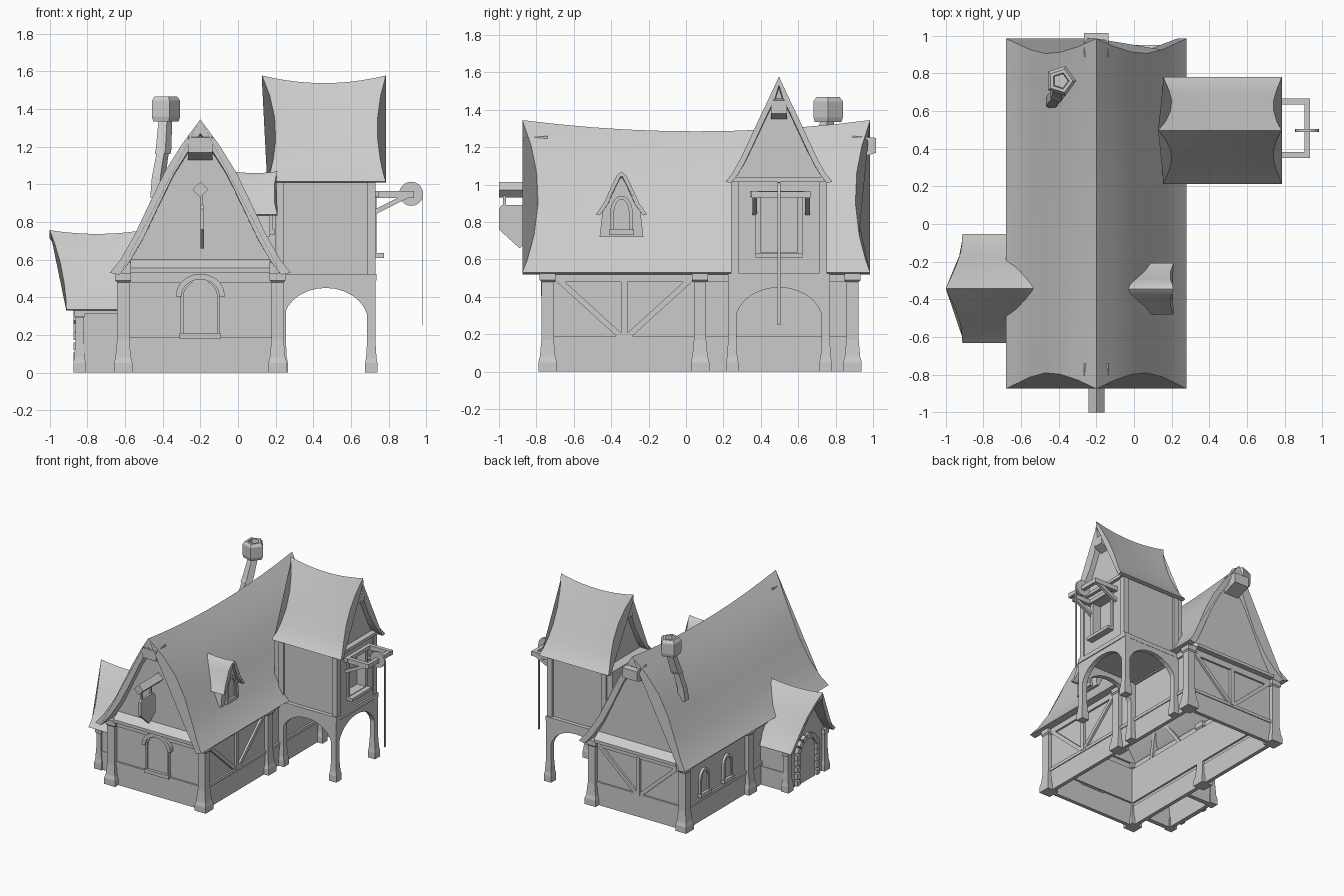
import bpy, bmesh, math
from mathutils import Vector

if "Cube" in bpy.data.objects:
    bpy.data.objects.remove(bpy.data.objects["Cube"])

GREY = (0.6, 0.6, 0.6, 1)
mat = bpy.data.materials.new("plain_grey")
mat.use_nodes = True
mat.diffuse_color = GREY
mat.node_tree.nodes["Principled BSDF"].inputs["Base Color"].default_value = GREY


# ---------- helpers ----------
def finish(name, bm, smooth=False):
    bmesh.ops.recalc_face_normals(bm, faces=bm.faces)
    mesh = bpy.data.meshes.new(name)
    bm.to_mesh(mesh)
    bm.free()
    mesh.materials.append(mat)
    ob = bpy.data.objects.new(name, mesh)
    bpy.context.collection.objects.link(ob)
    if smooth:
        bpy.ops.object.select_all(action="DESELECT")
        ob.select_set(True)
        bpy.context.view_layer.objects.active = ob
        bpy.ops.object.shade_smooth_by_angle(angle=math.radians(30))
    return ob


def put(axis, u, z, d):
    return Vector((d, u, z) if axis == "x" else (u, d, z))


def loft(name, rings, smooth=False):
    """Skin closed rings of points and cap both ends."""
    bm = bmesh.new()
    rows = [[bm.verts.new(p) for p in ring] for ring in rings]
    n = len(rows[0])
    for a, b in zip(rows, rows[1:]):
        for i in range(n):
            j = (i + 1) % n
            bm.faces.new((a[i], a[j], b[j], b[i]))
    bm.faces.new(rows[0])
    bm.faces.new(rows[-1])
    return finish(name, bm, smooth)


def prism(name, axis, pts, d0, d1):
    return loft(name, [[put(axis, u, z, d) for u, z in pts] for d in (d0, d1)])


def box(name, x0, x1, y0, y1, z0, z1):
    return prism(name, "x", [(y0, z0), (y1, z0), (y1, z1), (y0, z1)], x0, x1)


def strip(name, axis, outer, inner, d0, d1, closed=True):
    """Flat frame between two matching outlines, given depth."""
    bm = bmesh.new()
    grid = [[bm.verts.new(put(axis, u, z, d)) for u, z in line]
            for line, d in ((outer, d0), (inner, d0), (inner, d1), (outer, d1))]
    n = len(outer)
    for i in range(n if closed else n - 1):
        j = (i + 1) % n
        for k in range(4):
            a, b = grid[k], grid[(k + 1) % 4]
            bm.faces.new((a[i], a[j], b[j], b[i]))
    if not closed:
        for i in (0, n - 1):
            bm.faces.new([g[i] for g in grid])
    return finish(name, bm)


def beam(name, p, q, w, side):
    p, q, side = Vector(p), Vector(q), Vector(side).normalized()
    up = (q - p).normalized().cross(side)
    ring = [side * (a * w / 2) + up * (b * w / 2)
            for a, b in ((-1, -1), (1, -1), (1, 1), (-1, 1))]
    return loft(name, [[c + r for r in ring] for c in (p, q)])


def arch(c, hw, z0, spring, rise, n=10):
    pts = [(c + hw * math.cos(math.pi * i / n), spring + rise * math.sin(math.pi * i / n))
           for i in range(n + 1)]
    return [(c + hw, z0)] + pts + [(c - hw, z0)]


def mirrored(c, half):
    """Outline from right eave over the ridge to the left eave."""
    return [(c + h, z) for h, z in half] + [(c - h, z) for h, z in half[-2::-1]]


def roof(name, axis, c, prof, lo, hi, sag, thick):
    """Curved gable roof; lo and hi give end positions at eave, middle, ridge."""
    ze, zr = prof[0][1], prof[-1][1]

    def end(v, u):
        return v[0] * (1 - u) * (1 - 2 * u) + 4 * v[1] * u * (1 - u) + v[2] * u * (2 * u - 1)
    outer = mirrored(c, prof)
    low = [(h - thick, z - 0.2 * thick) for h, z in prof[:-1]] + [(0, zr - 1.5 * thick)]
    section = [(p, p[1]) for p in outer]
    section += [(p, o[1]) for p, o in zip(mirrored(c, low)[::-1], outer[::-1])]
    rings, n = [], 10
    for k in range(n + 1):
        t = k / n
        ring = []
        for (u, z), ref in section:
            f = (ref - ze) / (zr - ze)
            d = end(lo, f) * (1 - t) + end(hi, f) * t
            ring.append(put(axis, u, z - sag * f * 4 * t * (1 - t), d))
        rings.append(ring)
    return loft(name, rings, True)


def post(name, x, y, r, top, cap=True):
    prof = [(1.5, 0), (1.5, 0.05), (1.25, 0.08), (1, 0.17), (1, top - 0.05)]
    prof += [(1.3, top - 0.04), (1.3, top)] if cap else [(1, top)]
    return loft(name, [[(x + a * s * r, y + b * s * r, z) for a, b in
                        ((-1, -1), (1, -1), (1, 1), (-1, 1))] for s, z in prof])


def window(name, axis, c, hw, z0, spring, rise, d, out, w=0.025):
    """Arched frame, sill and thin pane standing out from wall plane d."""
    prism(name + "_pane", axis, arch(c, hw, z0, spring, rise), d, d + out * 0.4)
    strip(name + "_frame", axis, arch(c, hw + w, z0, spring, rise + w),
          arch(c, hw, z0, spring, rise), d - out, d + out, False)
    s = hw + w * 1.3
    prism(name + "_sill", axis, [(c - s, z0 - 0.03), (c + s, z0 - 0.03), (c + s, z0),
                                 (c - s, z0)], d - out, d + out * 1.6)


# ---------- main house ----------
CX, X0, X1, Y0, Y1 = -0.2, -0.61, 0.21, -0.74, 0.89
for tag, grow, z0, z1 in (("plinth", 0.008, 0, 0.165), ("sill_beam", 0.015, 0.165, 0.19),
                          ("wall", 0, 0.19, 0.48), ("top_beam", 0.015, 0.48, 0.53)):
    a, b, c, d, t = X0 - grow, X1 + grow, Y0 - grow, Y1 + grow, 0.03
    box("left_" + tag, a, a + t, c, d, z0, z1)
    box("right_" + tag, b - t, b, c, d, z0, z1)
    box("front_" + tag, a, b, c, c + t, z0, z1)
    box("back_" + tag, a, b, d - t, d, z0, z1)
for x in (X0, X1):
    for y in (Y0, 0.075, Y1):
        post("house_post", x, y, 0.033, 0.53)

roof("main_roof", "y", CX, [(0.48, 0.53), (0.425, 0.6), (0.35, 0.73), (0.27, 0.9),
     (0.19, 1.065), (0.1, 1.21), (0, 1.345)], (-0.875, -0.79, -0.875), (0.985, 0.905, 0.985),
     0.06, 0.05)
gable = mirrored(CX, [(0.42, 0.53), (0.31, 0.75), (0.16, 1.06), (0, 1.27)])
for tag, y, s in (("front", Y0, -1), ("back", Y1, 1)):
    prism(tag + "_gable", "y", gable, y, y - s * 0.03)
    prism(tag + "_gable_ledge", "x", [(y, 0.6), (y + s * 0.06, 0.555), (y + s * 0.06, 0.53),
                                      (y, 0.53)], -0.57, 0.17)
    prism(tag + "_ridge_beam", "x", [(y, 1.26), (y + s * 0.125, 1.25), (y + s * 0.125, 1.17),
                                     (y, 1.13)], CX - 0.065, CX + 0.065)

# timber bracing on right and back walls
RX, BY = X1 + 0.002, Y1 + 0.002
beam("right_stud", (RX, -0.33, 0.18), (RX, -0.33, 0.49), 0.035, (1, 0, 0))
beam("back_stud", (CX, BY, 0.18), (CX, BY, 0.49), 0.035, (0, 1, 0))
for s in (-1, 1):
    beam("right_brace", (RX, -0.33 + s * 0.02, 0.19), (RX, -0.33 + s * 0.35, 0.49), 0.03, (1, 0, 0))
    beam("back_brace", (CX + s * 0.02, BY, 0.19), (CX + s * 0.35, BY, 0.49), 0.03, (0, 1, 0))

# windows
window("front_window", "y", CX, 0.09, 0.21, 0.4, 0.09, Y0, -0.02, 0.015)
strip("front_window_hood", "y", arch(CX, 0.13, 0.405, 0.41, 0.115),
      arch(CX, 0.1, 0.405, 0.41, 0.085), Y0, Y0 - 0.035, False)
for y in (0.35, 0.65):
    window("left_window", "x", y, 0.04, 0.23, 0.34, 0.06, X0, -0.02, 0.02)

# hanging sign
prism("sign_bar", "y", [(CX, 0.93), (CX + 0.042, 0.972), (CX, 1.014), (CX - 0.042, 0.972)],
      -1, Y0)
prism("sign_board", "x", [(-1, 0.87), (-0.985, 0.89), (-0.83, 0.89), (-0.81, 0.86),
      (-0.81, 0.72), (-0.89, 0.66), (-1, 0.76)], CX, CX + 0.02)
for y in (-0.97, -0.85):
    box("sign_hanger", CX, CX + 0.012, y - 0.008, y + 0.008, 0.88, 0.95)

# ---------- dormer ----------
DY = -0.345
roof("dormer_roof", "x", DY, [(0.137, 0.84), (0.095, 0.9), (0.05, 1.0), (0.025, 1.05), (0, 1.07)],
     (0.08, 0.03, -0.03), (0.21, 0.19, 0.21), 0.01, 0.022)
prism("dormer_body", "x", mirrored(DY, [(0.117, 0.72), (0.1, 0.87), (0.04, 0.99), (0, 1.04)]),
      0.07, 0.17)
window("dormer_window", "x", DY, 0.04, 0.76, 0.85, 0.07, 0.17, 0.015, 0.02)

# ---------- tower on legs ----------
TY = 0.497
box("tower_body", 0.15, 0.66, TY - 0.24, TY + 0.24, 0.5, 1.03)


def rect(hw, z0, z1):
    return [(TY - hw, z0), (TY + hw, z0), (TY + hw, z1), (TY - hw, z1)]


strip("tower_front_wall", "x", rect(0.24, 0.5, 1.03), rect(0.1, 0.64, 0.93), 0.66, 0.72)
strip("tower_window_frame", "x", rect(0.125, 0.62, 0.95), rect(0.1, 0.64, 0.93), 0.7, 0.735)
box("tower_sill", 0.72, 0.775, TY - 0.125, TY + 0.125, 0.61, 0.635)
box("tower_lintel", 0.71, 0.75, TY - 0.155, TY + 0.155, 0.935, 0.965)
box("tower_floor_beam", 0.2, 0.735, TY - 0.272, TY + 0.272, 0.49, 0.525)
box("tower_tie_beam", 0.69, 0.745, TY - 0.26, TY + 0.26, 1.015, 1.04)
for y in (TY - 0.235, TY + 0.235):
    for x in (0.22, 0.708):
        box("tower_corner", x - 0.022, x + 0.022, y - 0.022, y + 0.022, 0.5, 1.03)
for y in (TY - 0.25, TY + 0.25):
    for x in (0.232, 0.708):
        post("tower_leg", x, y, 0.022, 0.5, False)
for tag, axis, c, hw, places in (("front", "x", TY, 0.232, (0.708,)),
                                 ("side", "y", 0.466, 0.225, (TY - 0.25, TY + 0.25))):
    curve = arch(c, hw, 0.2, 0.27, 0.18, 14)
    edge = [(c + hw + 0.02, z) if u > c + hw - 0.001 else (c - hw - 0.02, z)
            if u < c - hw + 0.001 else (u, 0.5) for u, z in curve]
    for d in places:
        strip("tower_arch_" + tag, axis, edge, curve, d - 0.02, d + 0.02, False)

roof("tower_roof", "x", TY, [(0.285, 1.015), (0.25, 1.06), (0.21, 1.13), (0.16, 1.235),
     (0.105, 1.355), (0.05, 1.47), (0, 1.578)], (0.155, 0.2, 0.128), (0.785, 0.74, 0.785), 0.04, 0.03)
for d, s in ((0.7, 1), (0.235, -1)):
    prism("tower_gable", "x", mirrored(TY, [(0.25, 1.02), (0.19, 1.13), (0.085, 1.355), (0, 1.53)]),
          d, d - s * 0.03)
    prism("tower_ridge_beam", "y", [(d, 1.46), (d + s * 0.07, 1.45), (d + s * 0.07, 1.38),
                                    (d, 1.35)], TY - 0.042, TY + 0.042)

# hoist
for y in (0.367, 0.65):
    box("hoist_arm", 0.7, 0.935, y - 0.016, y + 0.016, 0.928, 0.965)
    beam("hoist_strut", (0.72, y, 0.85), (0.9, y, 0.94), 0.025, (0, 1, 0))
box("hoist_end_bar", 0.905, 0.935, 0.35, 0.666, 0.93, 0.963)
prism("hoist_wheel", "y", [(0.92 + 0.064 * math.cos(k * math.pi / 10),
      0.95 + 0.064 * math.sin(k * math.pi / 10)) for k in range(20)], TY - 0.008, TY + 0.008)
box("hoist_rope", 0.979, 0.984, TY - 0.009, TY + 0.009, 0.25, 0.95)

# ---------- porch ----------
PY = -0.342
roof("porch_roof", "x", PY, [(0.29, 0.335), (0.245, 0.385), (0.19, 0.465), (0.125, 0.58),
     (0.06, 0.68), (0, 0.757)], (-0.912, -0.935, -1.0), (-0.63, -0.57, -0.5), 0.02, 0.03)
prism("porch_gable", "x", [(PY + 0.24, 0)] + mirrored(PY, [(0.24, 0.34), (0.17, 0.46),
      (0.1, 0.58), (0, 0.72)]) + [(PY - 0.24, 0)], -0.845, -0.815)
for s in (-1, 1):
    y = PY + s * 0.235
    box("porch_wall", -0.84, X0, y - 0.012, y + 0.012, 0, 0.34)
    box("porch_plinth", -0.84, X0, y - 0.018, y + 0.018, 0, 0.15)
    box("porch_beam", -0.85, X0, y - 0.022, y + 0.022, 0.315, 0.345)
    post("porch_post", -0.842, y, 0.022, 0.34)
prism("porch_door", "x", arch(PY, 0.11, 0, 0.24, 0.11), -0.852, -0.845)

# stones around the door
spots = [(s * 0.125, z, 0) for s in (-1, 1) for z in (0.03, 0.085, 0.14, 0.195)]
spots += [(0.125 * math.cos(a), 0.24 + 0.125 * math.sin(a), a)
          for a in [math.pi * k / 8 for k in range(9)]]
for u, z, a in spots:
    ca, sa = math.cos(a), math.sin(a)
    prism("door_stone", "x", [(PY + u + p * ca - q * sa, z + p * sa + q * ca) for p, q in
          ((-0.02, -0.021), (0.02, -0.021), (0.02, 0.021), (-0.02, 0.021))], -0.873, -0.84)

# ---------- crooked chimney ----------
rings = []
for x, y, z, r in ((-0.43, 0.65, 0.93, 0.045), (-0.425, 0.665, 1.04, 0.04),
                   (-0.405, 0.69, 1.16, 0.036), (-0.405, 0.69, 1.16, 0.046),
                   (-0.4, 0.705, 1.185, 0.046), (-0.39, 0.755, 1.335, 0.04),
                   (-0.39, 0.76, 1.335, 0.075), (-0.39, 0.76, 1.36, 0.083),
                   (-0.39, 0.76, 1.445, 0.083), (-0.39, 0.76, 1.468, 0.065),
                   (-0.39, 0.76, 1.468, 0.045), (-0.39, 0.76, 1.42, 0.04)):
    rings.append([(x + r * math.cos(k * math.tau / 5), y + r * math.sin(k * math.tau / 5), z)
                  for k in range(5)])
loft("chimney", rings)
